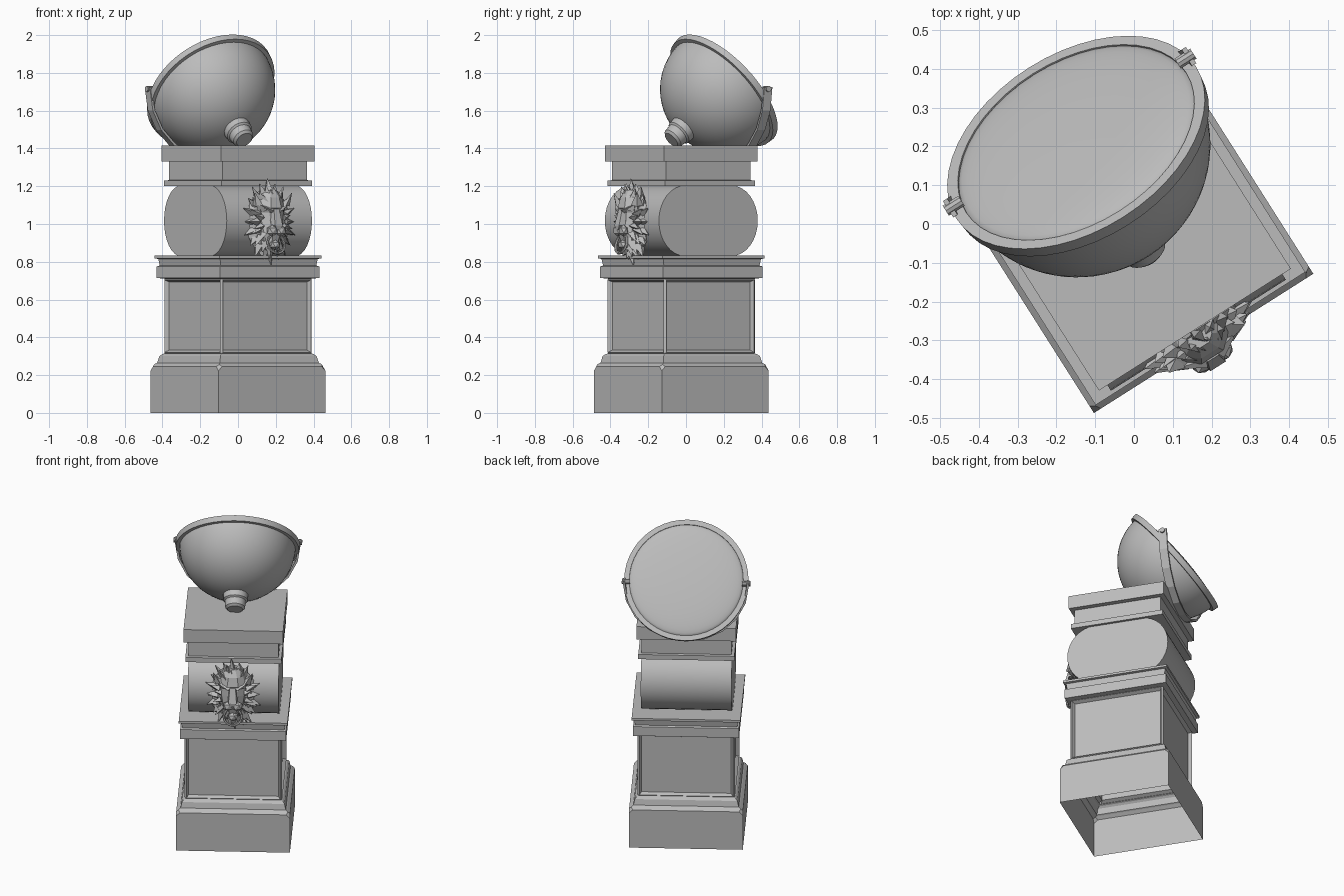
import bpy, bmesh, math
from math import sin, cos, pi, radians
from mathutils import Matrix, Vector

cube = bpy.data.objects.get("Cube")
if cube:
    bpy.data.objects.remove(cube)

stone = bpy.data.materials.new("grey_stone")
stone.use_nodes = True
GREY = (0.5, 0.5, 0.5, 1)
stone.diffuse_color = GREY
stone.node_tree.nodes["Principled BSDF"].inputs["Base Color"].default_value = GREY

# The whole monument is turned about z; parts are built square-on, front at -y
TURN = Matrix.Translation((0.0, -0.025, 0)) @ Matrix.Rotation(radians(32.4), 4, "Z")


def finish(name, bm, place=Matrix(), smooth=None, fix=True):
    if fix:
        bmesh.ops.recalc_face_normals(bm, faces=bm.faces)
    bm.transform(TURN @ place)
    mesh = bpy.data.meshes.new(name)
    bm.to_mesh(mesh)
    bm.free()
    mesh.materials.append(stone)
    obj = bpy.data.objects.new(name, mesh)
    bpy.context.collection.objects.link(obj)
    if smooth:
        bpy.ops.object.select_all(action="DESELECT")
        obj.select_set(True)
        bpy.context.view_layer.objects.active = obj
        bpy.ops.object.shade_smooth_by_angle(angle=radians(smooth))
    return obj


def loft(bm, rings, start=True, end=True, wrap=False):
    rows = [[bm.verts.new(p) for p in ring] for ring in rings]
    pairs = list(zip(rows, rows[1:])) + ([(rows[-1], rows[0])] if wrap else [])
    n = len(rows[0])
    for a, b in pairs:
        for i in range(n):
            j = (i + 1) % n
            bm.faces.new((a[i], a[j], b[j], b[i]))
    if start:
        bm.faces.new(rows[0][::-1])
    if end:
        bm.faces.new(rows[-1])
    return rows


def circles(profile, sides=48):
    return [[(r * cos(2 * pi * i / sides), r * sin(2 * pi * i / sides), h)
             for i in range(sides)] for r, h in profile]


def squares(profile):
    return [[(-r, -r, h), (r, -r, h), (r, r, h), (-r, r, h)] for r, h in profile]


# Lower pedestal: hollow plinth, panelled die and cornice
bm = bmesh.new()
rows = loft(bm, squares([
    (0.335, 0), (0.335, 0.245), (0.318, 0.26), (0.31, 0.265), (0.302, 0.3),
    (0.292, 0.31), (0.281, 0.315), (0.281, 0.71), (0.312, 0.715), (0.312, 0.775),
    (0.3, 0.78), (0.306, 0.815), (0.32, 0.818), (0.32, 0.832)]), start=False)
panels = [f for f in bm.faces
          if f.calc_area() > 0.15 and 0.4 < f.calc_center_median().z < 0.6]
bmesh.ops.inset_individual(bm, faces=panels, thickness=0.05)
bmesh.ops.inset_individual(bm, faces=panels, thickness=0.008, depth=0.006)
bmesh.ops.inset_individual(bm, faces=panels, thickness=0.016, depth=-0.022)
bmesh.ops.bevel(bm, geom=rows[1], offset=0.022, affect="VERTICES", segments=1)
finish("lower_pedestal", bm, fix=False)

# Barrel block with rounded front and back
bm = bmesh.new()
outline = []
for side in (1, -1):
    for i in range(17):
        a = -pi / 2 + pi * i / 16
        outline.append((side * (0.145 + 0.165 * cos(a)), 1.017 + side * 0.187 * sin(a)))
loft(bm, [[(x, y, z) for y, z in outline] for x in (-0.267, 0.267)])
finish("barrel_block", bm, smooth=35)

# Upper pedestal: band, neck and top slab
bm = bmesh.new()
loft(bm, squares([(0.283, 1.2), (0.283, 1.23), (0.265, 1.232), (0.265, 1.33),
                  (0.293, 1.332), (0.293, 1.415)]))
finish("upper_pedestal", bm)

# Tilted lamp: bowl, rim, domed lens and rear knob share one axis
LAMP = Matrix.Translation((0, 0.268, 1.708)) @ Matrix.Rotation(radians(-51.5), 4, "X")

bm = bmesh.new()
loft(bm, circles([(0.342 * sin(a), -0.335 * cos(a))
                  for a in [0.02 + (pi / 2 - 0.02) * i / 16 for i in range(17)]]), end=False)
finish("lamp_bowl", bm, LAMP, smooth=40)

bm = bmesh.new()
loft(bm, circles([(0.334, -0.02), (0.362, -0.02), (0.366, 0.014), (0.336, 0.014)]),
     start=False, end=False, wrap=True)
finish("lamp_rim", bm, LAMP, smooth=30)

bm = bmesh.new()
loft(bm, circles([(0.338 * cos(a), 0.005 + 0.04 * sin(a))
                  for a in [1.54 * i / 10 for i in range(11)]]), start=False)
finish("lamp_lens", bm, LAMP, smooth=50)

bm = bmesh.new()
loft(bm, circles([(0.045, -0.422), (0.058, -0.41), (0.062, -0.37), (0.072, -0.362),
                  (0.075, -0.3)], 24))
finish("lamp_knob", bm, LAMP, smooth=30)

# Hanging yoke strap with a pivot bolt at each end
bm = bmesh.new()
path = [(1, 0.03)] + [(cos(pi * i / 10), -sin(pi * i / 10)) for i in range(11)] + [(-1, 0.03)]
rings = []
for x, z in path:
    rings.append([(r * x, y, 1.715 + r * z)
                  for r, y in ((0.358, 0.285), (0.371, 0.285), (0.371, 0.335), (0.358, 0.335))])
loft(bm, rings)
finish("yoke_strap", bm)
for side, label in ((1, "left"), (-1, "right")):
    bm = bmesh.new()
    loft(bm, circles([(0.016, 0.33), (0.016, 0.378)], 10))
    finish(label + "_pivot_bolt", bm, Matrix.Translation((0, 0.31, 1.715))
           @ Matrix.Rotation(side * pi / 2, 4, "Y"))

# Lion mask: everything sits on the barrel's front
FRONT, MID = -0.305, 1.012


def cone(bm, base, tip, radius, sides=4, flat=0.6):
    base, tip = Vector(base), Vector(tip)
    axis = tip - base
    m = (Matrix.Translation((base + tip) / 2) @ axis.to_track_quat("Z", "Y").to_matrix().to_4x4()
         @ Matrix.Diagonal((1, flat, 1, 1)))
    bmesh.ops.create_cone(bm, cap_ends=True, segments=sides, radius1=radius, radius2=0.002,
                          depth=axis.length, matrix=m)


def blob(bm, centre, size, detail=1):
    bmesh.ops.create_icosphere(bm, subdivisions=detail, radius=1,
                               matrix=Matrix.Translation(centre) @ Matrix.Diagonal((*size, 1)))


# Mane: a shallow dome ringed by three layers of pointed tufts
bm = bmesh.new()
blob(bm, (0, FRONT + 0.01, MID), (0.135, 0.04, 0.185), 2)
for count, inner, outer, lift, width in ((20, 0.68, 1.0, 0.0, 0.036),
                                         (18, 0.55, 0.88, 0.022, 0.034),
                                         (14, 0.45, 0.74, 0.036, 0.03)):
    for i in range(count):
        a = 2 * pi * (i + 0.5 * (count == 18)) / count + pi / 2
        wave = 1 + 0.04 * (-1) ** i
        dx, dz = 0.16 * cos(a), 0.22 * sin(a)
        cone(bm, (dx * inner, FRONT - lift, MID + dz * inner),
             (dx * outer * wave - 0.012 * sin(a), FRONT - lift - 0.004, MID + dz * outer * wave),
             width)
finish("lion_mane", bm)

# Face: lofted from chin to crown, with faceted cheeks
bm = bmesh.new()
rings = []
for z, w, d in ((0.87, 0.035, 0.045), (0.9, 0.05, 0.06), (0.95, 0.07, 0.075),
                (1.02, 0.085, 0.06), (1.06, 0.09, 0.055), (1.085, 0.095, 0.072),
                (1.14, 0.075, 0.06), (1.18, 0.04, 0.035)):
    half = [(1, -0.02), (0.8, d * 0.55), (0.35, d)]
    rings.append([(s * k * w, FRONT - y, z) for s, pts in ((1, half), (-1, half[::-1]))
                  for k, y in pts])
loft(bm, rings)
finish("lion_face", bm)

# Muzzle, nose bridge, brows and ears
bm = bmesh.new()
for side in (1, -1):
    blob(bm, (side * 0.026, FRONT - 0.075, 0.965), (0.036, 0.024, 0.032))
    cone(bm, (side * 0.02, FRONT - 0.068, 1.07), (side * 0.085, FRONT - 0.05, 1.1), 0.022)
    cone(bm, (side * 0.09, FRONT - 0.03, 1.1), (side * 0.115, FRONT - 0.045, 1.165), 0.032)
blob(bm, (0, FRONT - 0.06, 0.89), (0.034, 0.026, 0.028))
loft(bm, [[(-w, FRONT - 0.03, z), (w, FRONT - 0.03, z), (w * 0.7, FRONT - d, z),
           (-w * 0.7, FRONT - d, z)]
          for z, w, d in ((0.968, 0.014, 0.096), (0.992, 0.034, 0.1), (1.08, 0.024, 0.076))])
finish("lion_features", bm)

# Ring hanging from the mouth
bm = bmesh.new()
rings = []
for i in range(24):
    a = 2 * pi * i / 24
    rings.append([((0.052 + 0.007 * cos(t)) * cos(a), 0.007 * sin(t),
                   (0.052 + 0.007 * cos(t)) * sin(a)) for t in [2 * pi * k / 6 for k in range(6)]])
loft(bm, rings, start=False, end=False, wrap=True)
finish("mouth_ring", bm, Matrix.Translation((0, FRONT - 0.072, 0.895))
       @ Matrix.Rotation(radians(-14), 4, "X"), smooth=60)
